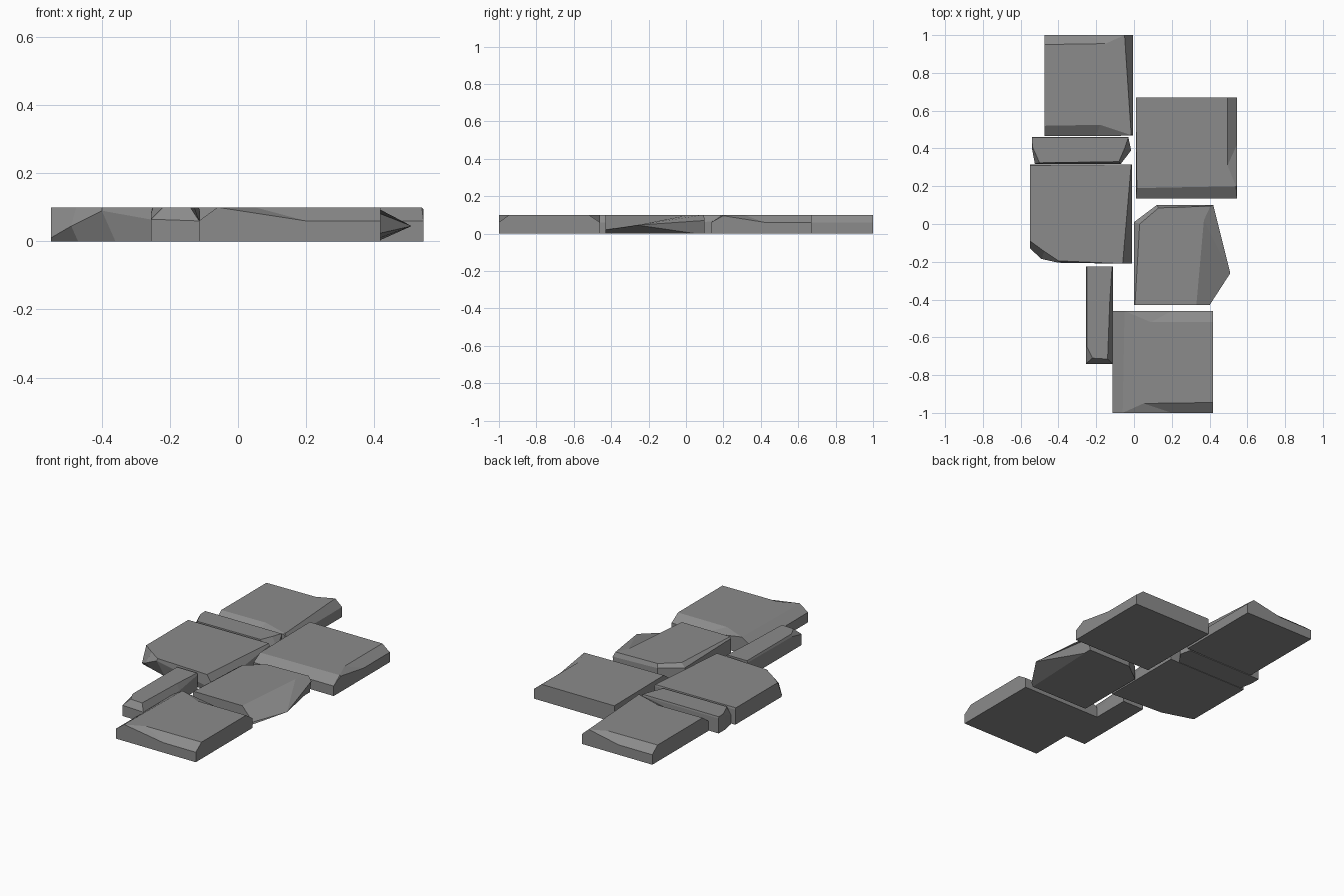
import bpy, bmesh

H = 0.1  # slab thickness
stone = bpy.data.materials.new("dark_stone")
stone.diffuse_color = (0.26, 0.26, 0.26, 1)


def slab(name, ring):
    """Chiselled slab. Each corner: rim x, y, z, then top x, y, then (optional) bottom x, y."""
    bm = bmesh.new()
    bottom, rim, top = [], [], []
    for x, y, z, tx, ty, *under in ring:
        bx, by = under or (x, y)
        bottom.append(bm.verts.new((bx, by, 0)))
        rim.append(bm.verts.new((x, y, z)))
        top.append(bm.verts.new((tx, ty, H)))
    for low, high in ((bottom, rim), (rim, top)):
        for i in range(len(ring)):
            j = (i + 1) % len(ring)
            bm.faces.new((low[i], low[j], high[j], high[i]))
    bm.faces.new(top)
    bm.faces.new(bottom[::-1])
    bmesh.ops.remove_doubles(bm, verts=bm.verts, dist=1e-4)
    bmesh.ops.recalc_face_normals(bm, faces=bm.faces)
    mesh = bpy.data.meshes.new(name)
    bm.to_mesh(mesh)
    bm.free()
    mesh.materials.append(stone)
    bpy.context.collection.objects.link(bpy.data.objects.new(name, mesh))


# Back left slab: tapering bevels front and back, steep right side
slab("back_left_slab", [
    (-0.475, 0.465, 0.06, -0.475, 0.52),
    (-0.20, 0.465, 0.06, -0.18, 0.525),
    (-0.02, 0.468, 0.095, -0.02, 0.472),
    (-0.005, 0.468, 0.06, -0.015, 0.475),
    (-0.005, 1.0, 0.06, -0.05, 1.0),
    (-0.05, 1.0, H, -0.05, 1.0),
    (-0.25, 1.0, 0.06, -0.15, 0.955),
    (-0.475, 1.0, 0.06, -0.475, 0.95),
])

# Narrow crosswise slab: angled ends
slab("narrow_left_slab", [
    (-0.525, 0.318, 0.05, -0.50, 0.324),
    (-0.07, 0.318, 0.05, -0.08, 0.33),
    (-0.015, 0.39, 0.04, -0.05, 0.40),
    (-0.03, 0.46, 0.09, -0.03, 0.458),
    (-0.54, 0.46, 0.09, -0.54, 0.458),
    (-0.54, 0.40, 0.09, -0.538, 0.41),
])

# Large left slab: chipped front corner, sloped right side
slab("large_left_slab", [
    (-0.55, -0.13, 0.01, -0.55, -0.09, -0.55, -0.125),
    (-0.49, -0.185, 0.045, -0.475, -0.145, -0.47, -0.15),
    (-0.40, -0.205, 0.09, -0.40, -0.195, -0.36, -0.185),
    (-0.01, -0.21, 0.02, -0.06, -0.21, -0.01, -0.205),
    (-0.01, 0.315, 0.09, -0.015, 0.315),
    (-0.55, 0.315, 0.09, -0.55, 0.31),
])

# Back right slab: front bevel and tapering right bevel
slab("back_right_slab", [
    (0.01, 0.135, 0.06, 0.015, 0.19),
    (0.545, 0.135, 0.06, 0.54, 0.20),
    (0.545, 0.20, 0.095, 0.54, 0.20),
    (0.545, 0.42, 0.06, 0.495, 0.31),
    (0.545, 0.67, 0.06, 0.495, 0.67),
    (0.01, 0.67, H, 0.01, 0.67),
])

# Centre right slab: pointed, undercut right side and clipped back corner
slab("pointed_right_slab", [
    (0.0, -0.43, 0.09, 0.005, -0.43),
    (0.40, -0.43, 0.02, 0.33, -0.43, 0.39, -0.43),
    (0.51, -0.26, 0.045, 0.37, 0.02, 0.41, 0.05),
    (0.42, 0.10, 0.07, 0.405, 0.095, 0.41, 0.10),
    (0.12, 0.10, 0.08, 0.13, 0.085),
    (0.0, 0.01, 0.08, 0.03, 0.0),
])

# Narrow lengthwise slab: chipped front, sloped right side
slab("narrow_front_slab", [
    (-0.255, -0.74, 0.065, -0.22, -0.71),
    (-0.114, -0.74, 0.06, -0.14, -0.715),
    (-0.112, -0.40, 0.06, -0.128, -0.40),
    (-0.112, -0.225, 0.09, -0.116, -0.225),
    (-0.255, -0.225, 0.09, -0.25, -0.225),
    (-0.255, -0.65, 0.085, -0.25, -0.65),
])

# Front slab: tapering bevels front and back, left bevel
slab("front_slab", [
    (-0.115, -1.0, 0.06, -0.06, -1.0),
    (-0.06, -1.0, H, -0.06, -1.0),
    (0.20, -1.0, 0.06, 0.05, -0.95),
    (0.418, -1.0, 0.06, 0.418, -0.945),
    (0.418, -0.46, 0.06, 0.418, -0.52),
    (0.20, -0.46, 0.06, 0.09, -0.52),
    (-0.05, -0.46, H, -0.05, -0.46),
    (-0.115, -0.46, 0.06, -0.05, -0.46),
])
